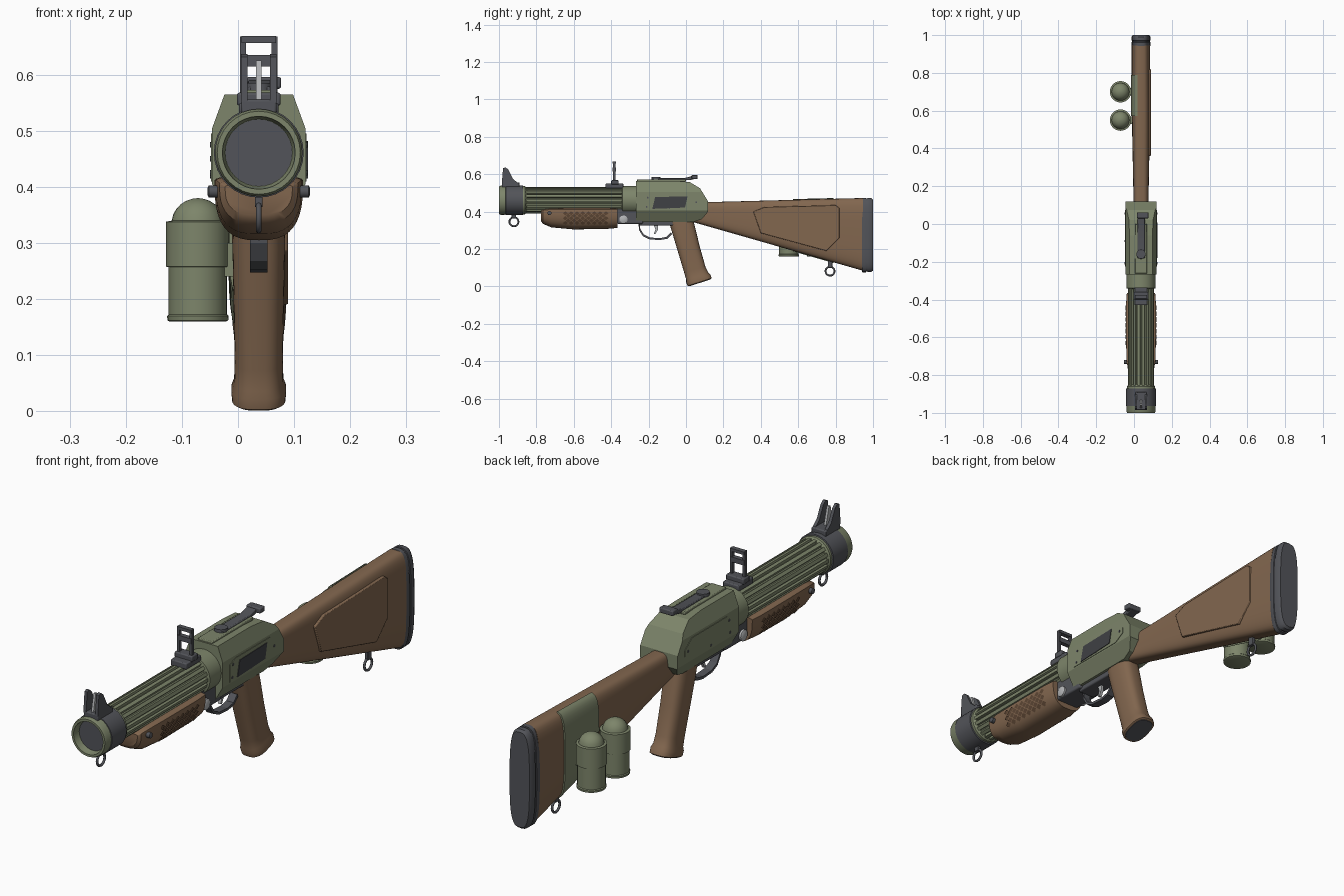
import bpy, bmesh, math
from mathutils import Vector, Matrix

if "Cube" in bpy.data.objects:
    bpy.data.objects.remove(bpy.data.objects["Cube"])

CX, BZ = 0.037, 0.461          # centre line and bore height


def mat(name, c):
    m = bpy.data.materials.new(name)
    m.diffuse_color = (*c, 1)
    m.use_nodes = True
    m.node_tree.nodes["Principled BSDF"].inputs["Base Color"].default_value = m.diffuse_color
    return m


GREEN = mat("olive_green", (0.205, 0.235, 0.145))
BROWN = mat("wood_brown", (0.225, 0.135, 0.078))
DARKW = mat("dark_wood", (0.11, 0.062, 0.035))
GREY = mat("gun_grey", (0.085, 0.088, 0.1))
DARK = mat("dark_grey", (0.05, 0.052, 0.058))
STEEL = mat("light_steel", (0.45, 0.46, 0.47))


def finish(name, bm, m, smooth=True, bevel=0):
    bmesh.ops.recalc_face_normals(bm, faces=bm.faces)
    me = bpy.data.meshes.new(name)
    bm.to_mesh(me)
    bm.free()
    me.materials.append(m)
    o = bpy.data.objects.new(name, me)
    bpy.context.collection.objects.link(o)
    if bevel:
        b = o.modifiers.new("bevel", 'BEVEL')
        b.width, b.segments = bevel, 2
    if smooth:
        bpy.ops.object.select_all(action='DESELECT')
        o.select_set(True)
        bpy.context.view_layer.objects.active = o
        bpy.ops.object.shade_smooth_by_angle(angle=math.radians(35))
    return o


def loft(name, rings, m, caps=True, keep=None):
    bm = bmesh.new()
    rs = [[bm.verts.new(p) for p in r] for r in rings]
    n = len(rs[0])
    for a, b in zip(rs, rs[1:]):
        for i in range(n):
            j = (i + 1) % n
            bm.faces.new((a[i], a[j], b[j], b[i]))
    if caps:
        bm.faces.new(rs[0])
        bm.faces.new(rs[-1])
    if keep:
        bmesh.ops.delete(bm, geom=[v for v in bm.verts if not keep(v.co)], context='VERTS')
    return finish(name, bm, m)


def lathe(name, prof, m, centre=(CX, 0, BZ), axis='Y', n=32):
    """Revolve (position, radius) pairs about an axis."""
    rings = []
    for t, r in prof:
        ring = []
        for i in range(n):
            a = 2 * math.pi * i / n
            u, v = r * math.cos(a), r * math.sin(a)
            p = {'X': (t, u, v), 'Y': (u, t, v), 'Z': (u, v, t)}[axis]
            ring.append(Vector(p) + Vector(centre))
        rings.append(ring)
    return loft(name, rings, m)


def prism(name, pts, x0, x1, m, bevel=0):
    """Extrude a (y, z) outline from x0 to x1."""
    bm = bmesh.new()
    f = bm.faces.new([bm.verts.new((x0, y, z)) for y, z in pts])
    r = bmesh.ops.extrude_face_region(bm, geom=[f])
    vs = [g for g in r['geom'] if isinstance(g, bmesh.types.BMVert)]
    bmesh.ops.translate(bm, verts=vs, vec=(x1 - x0, 0, 0))
    return finish(name, bm, m, bevel > 0, bevel)


def box(name, x, y, z, m, bevel=0):
    return prism(name, [(y[0], z[0]), (y[1], z[0]), (y[1], z[1]), (y[0], z[1])], x[0], x[1], m, bevel)


def oval(y, z, hx, hl, ang=90, e=4, top=1, n=40):
    """Rounded section across x and a direction tilted in the yz plane."""
    d = Vector((0, math.cos(math.radians(ang)), math.sin(math.radians(ang))))
    ring = []
    for i in range(n):
        a = 2 * math.pi * i / n
        c, s = math.cos(a), math.sin(a)
        u = math.copysign(abs(c) ** (2 / e), c) * hx
        v = math.copysign(abs(s) ** (2 / e), s) * hl * (top if s > 0 else 1)
        ring.append(Vector((CX + u, y, z)) + d * v)
    return ring


def tube(name, pts, r, m, cyclic=False, flat=0):
    cu = bpy.data.curves.new(name, 'CURVE')
    cu.dimensions = '3D'
    cu.bevel_depth, cu.bevel_resolution, cu.extrude = r, 2, flat
    s = cu.splines.new('POLY')
    s.points.add(len(pts) - 1)
    for p, q in zip(s.points, pts):
        p.co = (*q, 1)
    s.use_cyclic_u = cyclic
    cu.materials.append(m)
    o = bpy.data.objects.new(name, cu)
    bpy.context.collection.objects.link(o)


# barrel with flutes
ribs, ring = 18, []
for i in range(ribs):
    for da, r in ((0, .070), (.55, .070), (.66, .059), (.9, .059)):
        a = 2 * math.pi * (i + da - .27) / ribs
        ring.append((r * math.cos(a), r * math.sin(a)))
loft("fluted_barrel", [[(CX + u, y, BZ + v) for u, v in ring] for y in (-.87, -.33)], GREEN)
lathe("muzzle", [(-.85, .066), (-.86, .075), (-.99, .078), (-1, .074), (-1, .065), (-.975, .062), (-.97, .06)], GREEN)
lathe("bore", [(-.972, .0595), (-.965, .0595)], GREY)
lathe("muzzle_band", [(-.965, .074), (-.963, .08), (-.872, .08), (-.87, .074)], GREY)
lathe("barrel_collar", [(-.345, .06), (-.34, .077), (-.25, .077)], GREEN)

# front sight: two ears and a post on a base
box("front_sight_base", (.005, .069), (-.985, -.89), (.53, .556), GREY, .004)
for s in (-1, 1):
    x = CX + s * .026
    prism("front_sight_ear", [(-.985, .55), (-.895, .55), (-.925, .575), (-.95, .625), (-.965, .637), (-.978, .632)],
          x - .006, x + .006, GREY)
prism("front_sight_post", [(-.975, .55), (-.93, .55), (-.95, .625), (-.96, .625)], CX - .005, CX + .005, STEEL)

# rear sight: base with upright ladder leaf
box("rear_sight_base", (.002, .072), (-.43, -.335), (.525, .55), GREY, .004)
box("rear_sight_hinge", (-.002, .076), (-.4, -.36), (.545, .568), GREY, .004)
for s in (-1, 1):
    x = CX + s * .028
    box("rear_sight_rail", (x - .005, x + .005), (-.391, -.378), (.56, .668), GREY)
for z0, z1 in ((.657, .669), (.615, .635)):
    box("rear_sight_bar", (.006, .068), (-.394, -.375), (z0, z1), GREY)

# receiver: side outline with chamfered long edges
o = prism("receiver", [(-.268, .345), (.04, .345), (.085, .36), (.118, .40), (.118, .455),
                       (.075, .525), (.02, .558), (-.06, .565), (-.268, .565)], -.046, .12, GREEN)
bm = bmesh.new()
bm.from_mesh(o.data)
for s in (-1, 1):
    for hx, z, n in ((.083, .505, (s * .06, 0, .022)), (.083, .405, (s * .06, 0, -.035))):
        bmesh.ops.bisect_plane(bm, geom=bm.verts[:] + bm.edges[:] + bm.faces[:], plane_co=(CX + s * hx, 0, z),
                               plane_no=n, clear_outer=True)
        bmesh.ops.holes_fill(bm, edges=[e for e in bm.edges if e.is_boundary])
bmesh.ops.recalc_face_normals(bm, faces=bm.faces)
bm.to_mesh(o.data)
bm.free()
panel = [(-.225, .41), (.03, .41), (.075, .435), (.075, .46), (.03, .495), (-.19, .495), (-.225, .48)]
for s in (-1, 1):
    prism("side_panel", panel, CX + s * .08, CX + s * .085, GREEN)
    for y, z in ((-.21, .425), (-.205, .475), (.055, .45), (-.09, .42)):
        lathe("screw", [(.08, .005), (.087, .005)] if s > 0 else [(-.087, .005), (-.08, .005)], GREY, (CX, y, z), 'X', 8)
prism("ejection_cover", [(-.18, .415), (-.005, .422), (.008, .482), (-.165, .478)], .115, .1245, DARK)
box("top_plate", (.005, .069), (-.262, .0), (.56, .573), GREEN, .003)

# top lever
prism("top_lever", [(-.18, .568), (-.03, .568), (.02, .568), (.06, .578), (.06, .592), (.03, .59), (-.01, .579), (-.18, .579)],
      .018, .058, GREY, .003)
box("lever_pad", (.015, .077), (.03, .062), (.575, .596), GREY, .004)
lathe("lever_pivot", [(.56, .026), (.585, .024)], GREY, (CX, -.16, 0), 'Z', 20)

# forend
fore = [(-.775, .36, .06, .03), (-.765, .405, .07, .07), (-.72, .41, .077, .094), (-.6, .41, .079, .105),
        (-.42, .41, .079, .102), (-.365, .41, .075, .097)]
loft("forend", [oval(y, z if i else .40, hx, h if i else .05, e=2.8, top=.1) for i, (y, z, hx, h) in enumerate(fore)], BROWN)
# checkering as thin diamonds lying on the curved sides
bm = bmesh.new()
for s in (-1, 1):
    for row in range(5):
        for col in range(8 - row % 2):
            y0 = -.645 + .031 * col + .0155 * (row % 2)
            z0 = .391 - row * .013
            q = []
            for dy, dz in ((-.0135, 0), (0, -.011), (.0135, 0), (0, .011)):
                k = (.41 - z0 - dz) / .104
                q.append(bm.verts.new((CX + s * (.0815 * (1 - k ** 2.8) ** (1 / 2.8) + .0005), y0 + dy, z0 + dz)))
            bm.faces.new(q)
finish("checkering", bm, DARKW, False)
lathe("forend_pin", [(-.091, .007), (-.089, .011), (.089, .011), (.091, .007)], GREY, (CX, -.73, .392), 'X', 16)

# trigger group
box("trigger_housing", (-.015, .089), (-.37, -.23), (.335, .42), GREY, .006)
lathe("hinge_pin", [(-.064, .015), (-.06, .022), (.06, .022), (.064, .015)], STEEL, (CX, -.335, .358), 'X', 20)
box("lower_frame", (.0, .074), (-.25, .0), (.325, .36), GREY, .005)
guard = [(-.255, .34), (-.25, .30), (-.23, .268), (-.195, .252), (-.14, .248), (-.1, .255), (-.075, .28)]
prism("trigger_guard", guard + [(y * .94 - .01, z + .01) for y, z in reversed(guard)], .021, .053, GREY)
prism("trigger", [(-.175, .335), (-.15, .335), (-.15, .305), (-.163, .28), (-.172, .282), (-.163, .305)], .031, .043, STEEL)

# pistol grip
loft("grip", [oval(y, z, hx, hl, a, 2.8) for y, z, hx, hl, a in (
    (-.03, .365, .045, .065, 8), (-.012, .30, .047, .063, 12), (.015, .2, .045, .06, 15), (.047, .09, .043, .059, 17),
    (.06, .055, .044, .062, 18), (.066, .042, .049, .068, 18), (.073, .024, .048, .068, 18), (.074, .021, .043, .062, 18))], BROWN)
loft("grip_cap", [oval(.074, .022, .042, .06, 18, 2.8), oval(.075, .0195, .041, .059, 18, 2.8)], GREY)


# shoulder stock
def stock_ring(y, grow=0.0):
    top, bot = .45 + .023 * (y - .08) / .87, .338 - .255 * (y - .06) / .89
    hx = .039 + .01 * min(1, max(0, (y - .1) / .5))
    return oval(y, (top + bot) / 2, hx + grow, (top - bot) / 2 + grow, 90, 3.6)


loft("stock", [stock_ring(y) for y in (.03, .12, .25, .35, .5, .65, .8, .945)], BROWN)
prism("cheek_panel", [(.36, .40), (.42, .425), (.80, .435), (.82, .42), (.82, .26), (.75, .19), (.40, .285)],
      .06, .0895, BROWN, .003)
loft("butt_plate", [oval(y, .275, hx, h, 90, 3.2) for y, hx, h in (
    (.94, .048, .196), (.943, .05, .199), (.962, .05, .199), (.963, .047, .195), (.97, .047, .195), (.971, .05, .199),
    (.99, .05, .198), (1, .044, .19))], GREY)

# shell holder sleeve and two spare rounds on the left
loft("shell_sleeve", [stock_ring(y, g) for y, g in ((.57, -.003), (.572, .005), (.788, .005), (.79, -.003))], GREEN,
     False, lambda c: c.x < .03)
for y in (.55, .70):
    box("shell_clip", (-.03, -.005), (y - .02, y + .02), (.24, .30), GREEN)
    dome = [(.335 + .045 * math.sin(a), .047 * math.cos(a)) for a in (.1, .35, .6, .85, 1.1, 1.35, 1.53)]
    lathe("spare_round", [(.16, .05), (.162, .054), (.17, .055), (.173, .052), (.257, .052), (.258, .0565),
                          (.338, .0565), (.34, .047)] + dome, GREEN, (-.0715, y, 0), 'Z', 28)

# sling rings
for y, z in ((-.92, .346), (.77, .082)):
    tube("sling_ring", [(CX, y + .024 * math.cos(t * math.pi / 10), z + .024 * math.sin(t * math.pi / 10))
                        for t in range(20)], .005, GREY, True)
    box("sling_stud", (CX - .007, CX + .007), (y - .012, y + .012), (z + .018, z + .06), GREY, .002)
